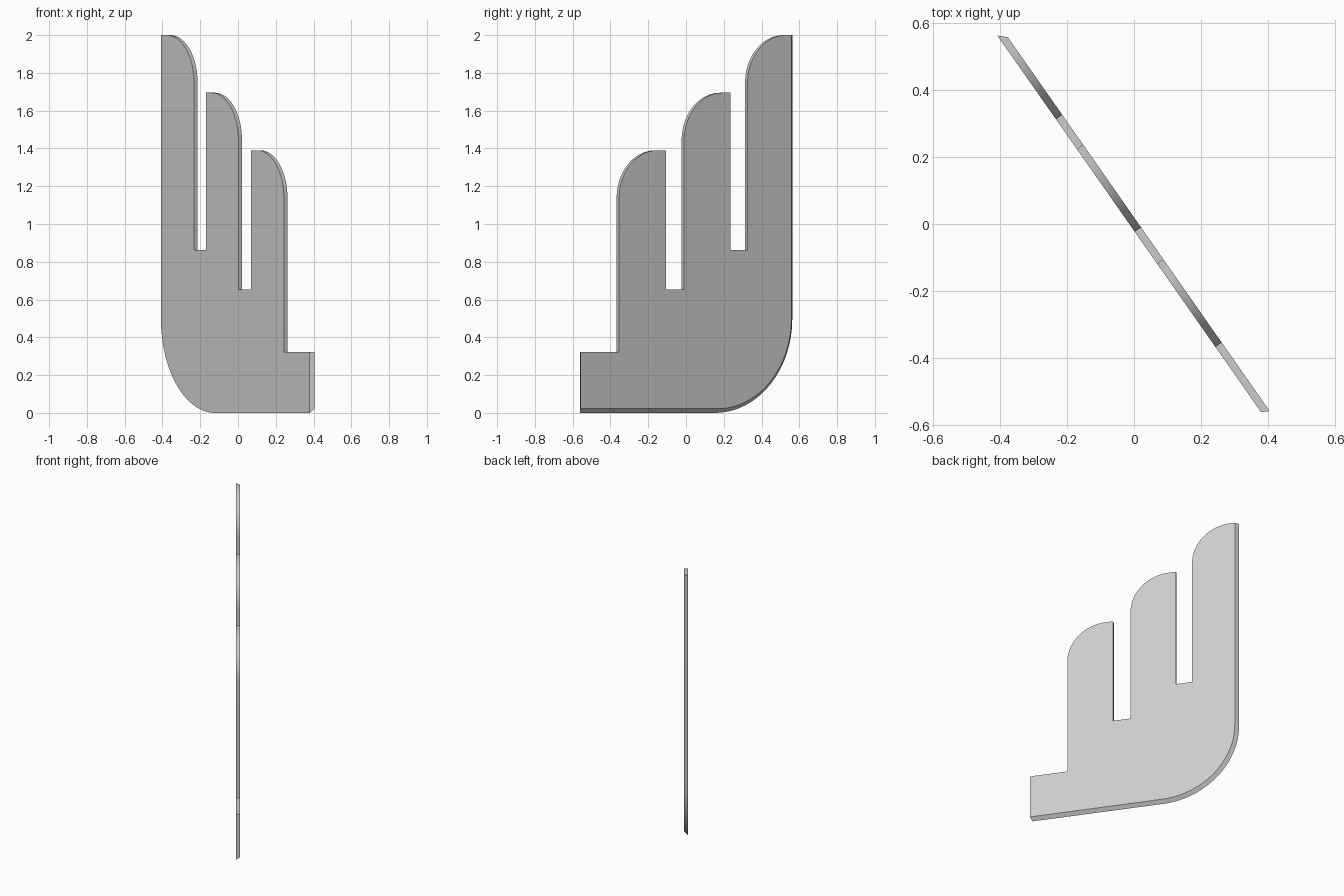
import bpy
import bmesh
from math import sin, cos, pi, radians
from mathutils import Vector

cube = bpy.data.objects.get("Cube")
if cube:
    bpy.data.objects.remove(cube, do_unlink=True)

# Plate directions: along its length and through its thickness
ANGLE = radians(-55)
ALONG = Vector((cos(ANGLE), sin(ANGLE), 0))
ACROSS = Vector((-sin(ANGLE), cos(ANGLE), 0))
HALF = 0.0115
LEFT, STEP = -0.695, 0.322
HEEL_R, TIP_R = 0.5, 0.25

# Each finger: left edge, right edge, top, floor of the gap on its right
FINGERS = [(LEFT, -0.39, 2.0, 0.862),
           (-0.281, 0.02, 1.695, 0.652),
           (0.137, 0.44, 1.39, STEP)]


def arc(cx, cz, r, start, end, n=24):
    steps = [start + (end - start) * i / n for i in range(n + 1)]
    return [(cx + r * cos(a), cz + r * sin(a)) for a in steps]


def outline(inset, end):
    """Side profile; inset pulls in the chamfered left and bottom edges."""
    pts = arc(LEFT + HEEL_R, HEEL_R, HEEL_R - inset, 1.5 * pi, pi)
    for i, (a, b, top, floor) in enumerate(FINGERS):
        if i:
            pts.append((a, FINGERS[i - 1][3]))
        pts.append((a + inset if i == 0 else a, top))
        pts += arc(b - TIP_R, top - TIP_R, TIP_R, pi / 2, 0)
        pts.append((b, floor))
    return pts + [(end, STEP), (end, inset)]


# Fingered plate with a chamfered outer edge
bm = bmesh.new()
rings = []
for side, inset, end in ((-HALF, 0, 0.678), (HALF, 0.022, 0.69)):
    rings.append([bm.verts.new(ALONG * s + ACROSS * side + Vector((0, 0, z)))
                  for s, z in outline(inset, end)])
front, back = rings
bm.faces.new(front)
bm.faces.new(back)
for i in range(len(front)):
    j = (i + 1) % len(front)
    bm.faces.new((front[i], front[j], back[j], back[i]))
bmesh.ops.recalc_face_normals(bm, faces=bm.faces)
bmesh.ops.triangulate(bm, faces=[f for f in bm.faces if len(f.verts) > 4])
mesh = bpy.data.meshes.new("fingered_plate")
bm.to_mesh(mesh)
bm.free()
plate = bpy.data.objects.new("fingered_plate", mesh)
bpy.context.collection.objects.link(plate)

# Plain grey
grey = bpy.data.materials.new("light_grey")
grey.use_nodes = True
color = (0.6, 0.6, 0.6, 1)
grey.diffuse_color = color
grey.node_tree.nodes["Principled BSDF"].inputs["Base Color"].default_value = color
mesh.materials.append(grey)

# Smooth curves, sharp corners
bpy.ops.object.select_all(action='DESELECT')
plate.select_set(True)
bpy.context.view_layer.objects.active = plate
bpy.ops.object.shade_smooth_by_angle(angle=radians(30))
